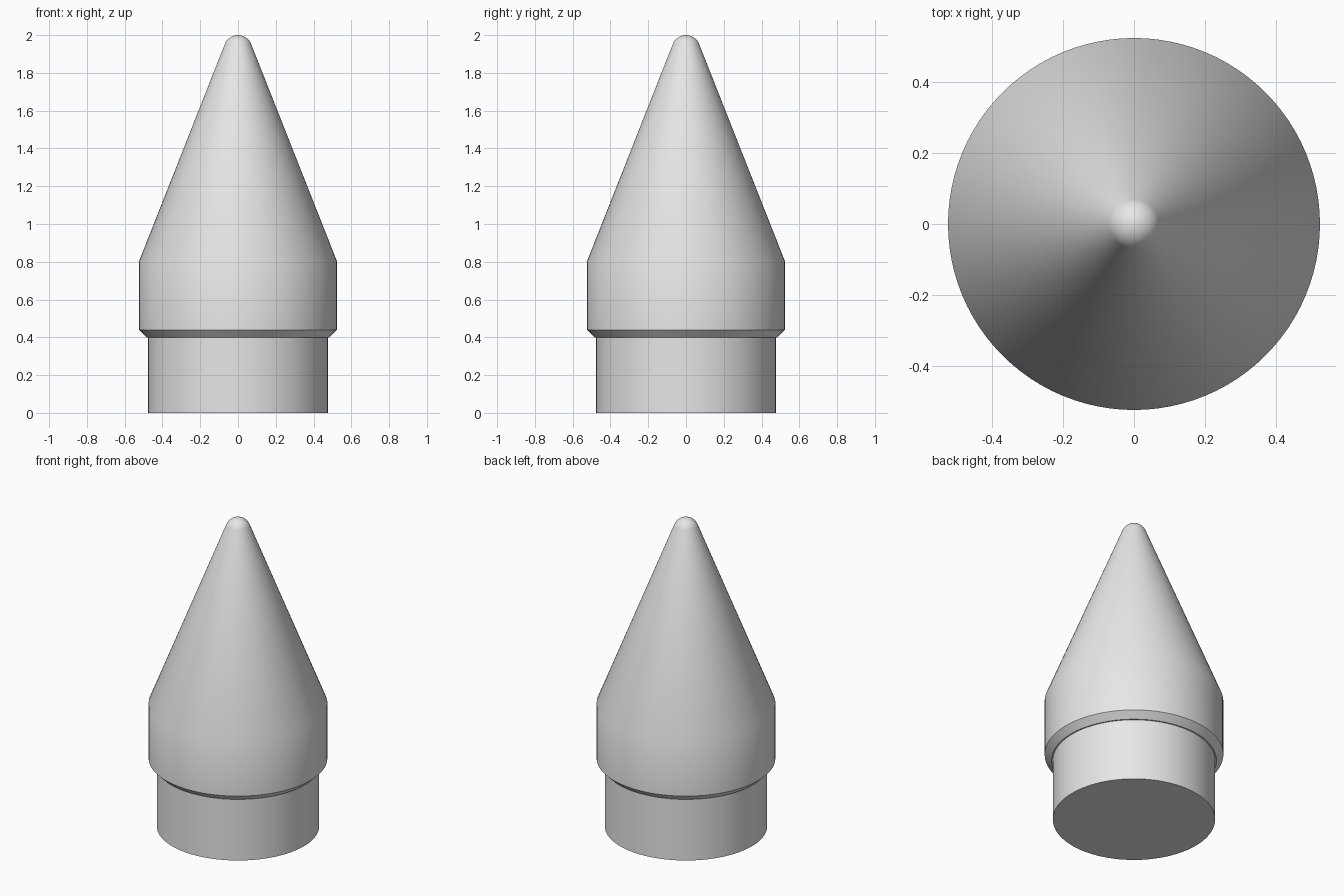
import bpy
import bmesh
from math import sin, cos, pi, atan2, radians
from mathutils import Matrix, Vector

SEGMENTS = 96

cube = bpy.data.objects.get("Cube")
if cube:
    bpy.data.objects.remove(cube, do_unlink=True)

grey = bpy.data.materials.new("light_grey")
grey.use_nodes = True
colour = (0.8, 0.8, 0.8, 1)
grey.diffuse_color = colour
grey.node_tree.nodes["Principled BSDF"].inputs["Base Color"].default_value = colour


def lathe(name, profile):
    """Turn a list of (radius, height) points about the z axis."""
    bm = bmesh.new()
    verts = [bm.verts.new((r, 0, z)) for r, z in profile]
    edges = [bm.edges.new(pair) for pair in zip(verts, verts[1:])]
    bmesh.ops.spin(bm, geom=verts + edges, cent=(0, 0, 0), axis=(0, 0, 1),
                   angle=2 * pi, steps=SEGMENTS, use_merge=True)
    bmesh.ops.remove_doubles(bm, verts=bm.verts, dist=1e-5)
    bmesh.ops.recalc_face_normals(bm, faces=bm.faces)
    mesh = bpy.data.meshes.new(name)
    bm.to_mesh(mesh)
    bm.free()
    mesh.materials.append(grey)
    obj = bpy.data.objects.new(name, mesh)
    bpy.context.collection.objects.link(obj)
    bpy.ops.object.select_all(action='DESELECT')
    obj.select_set(True)
    bpy.context.view_layer.objects.active = obj
    bpy.ops.object.shade_smooth_by_angle(angle=radians(30))
    return obj


# Plug that fits into the tube below
lathe("base_plug", [(0, 0), (0.477, 0), (0.477, 0.41), (0, 0.41)])

# Chamfered collar, straight shoulder, cone and rounded tip
tip_radius, slope = 0.075, atan2(0.455, 1.15)
tip_centre = 2 - tip_radius
steps = 10
tip = []
for i in range(steps + 1):
    a = slope + (pi / 2 - slope) * i / steps
    tip.append((tip_radius * cos(a) if i < steps else 0,
                tip_centre + tip_radius * sin(a)))
lathe("nose_cone", [(0, 0.4), (0.485, 0.4), (0.525, 0.44), (0.525, 0.8)] + tip)
